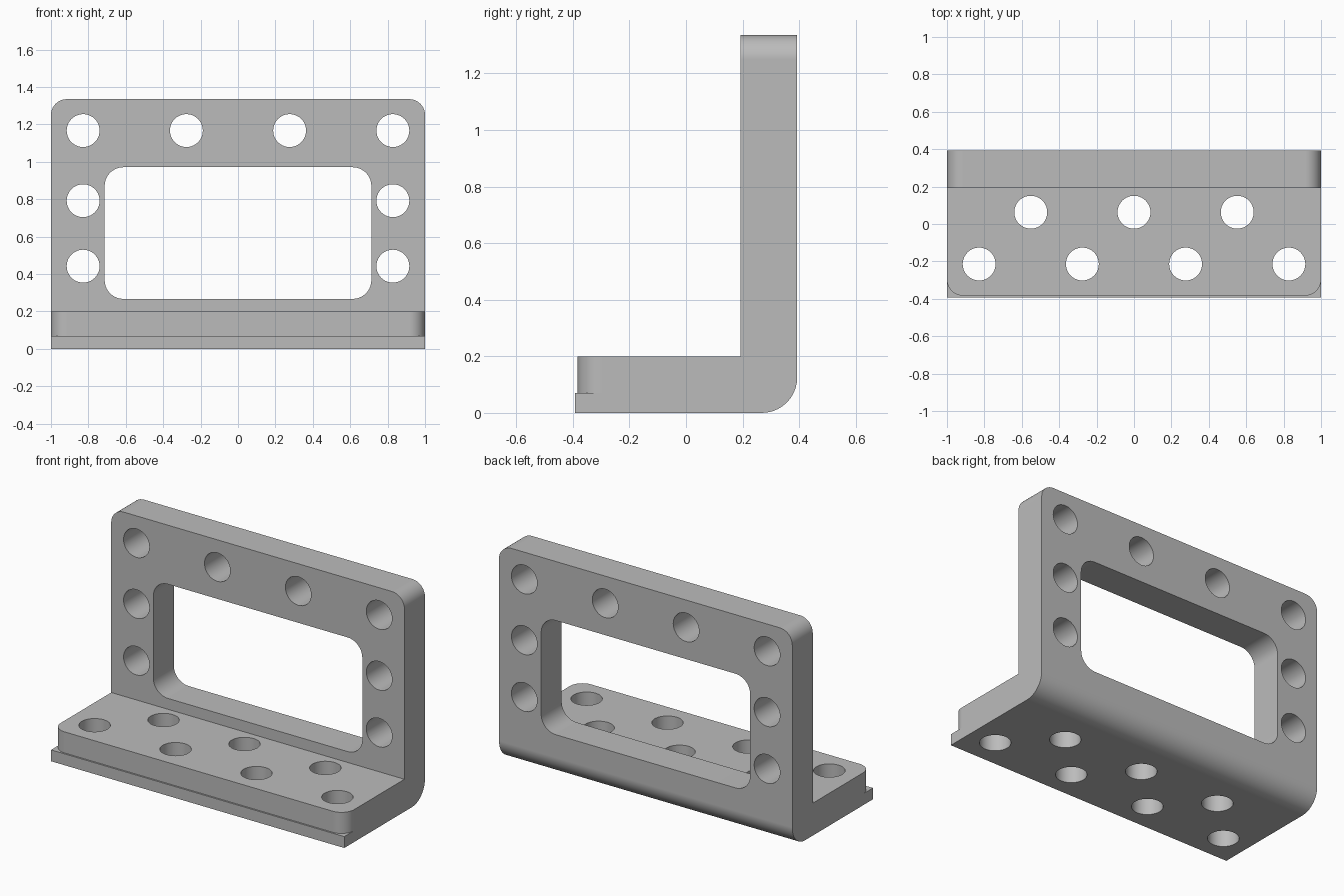
import bpy
import bmesh
import math
from mathutils import Vector

cube = bpy.data.objects.get("Cube")
if cube:
    bpy.data.objects.remove(cube, do_unlink=True)

# Overall sizes
DEPTH, HEIGHT, THICK = 0.393, 1.335, 0.2
WALL = DEPTH - THICK
HOLE = 0.088
CORNER = 0.085


def outline(corners, steps=10):
    """Polygon of (a, b, radius) corners, each rounded by its radius."""
    result = []
    for i, (a, b, r) in enumerate(corners):
        p = Vector((a, b))
        if not r:
            result.append(p)
            continue
        u = (Vector(corners[i - 1][:2]) - p).normalized()
        v = (Vector(corners[(i + 1) % len(corners)][:2]) - p).normalized()
        for k in range(steps + 1):
            t = k / steps * math.pi / 2
            result.append(p + r * (u * (1 - math.sin(t)) + v * (1 - math.cos(t))))
    return result


def circle(a, b, r, sides=40):
    turn = 2 * math.pi / sides
    return [Vector((a + r * math.cos(k * turn), b + r * math.sin(k * turn)))
            for k in range(sides)]


def prism(bm, points, axis, low, high):
    """Extrude a flat outline along the x, y or z axis."""
    def place(p, d):
        return {"x": (d, p.x, p.y), "y": (p.x, d, p.y), "z": (p.x, p.y, d)}[axis]
    ends = [[bm.verts.new(place(p, d)) for p in points] for d in (low, high)]
    n = len(points)
    bm.faces.new(ends[0])
    bm.faces.new(ends[1][::-1])
    for i in range(n):
        j = (i + 1) % n
        bm.faces.new((ends[0][j], ends[0][i], ends[1][i], ends[1][j]))


def make_object(name, bm):
    bmesh.ops.recalc_face_normals(bm, faces=bm.faces)
    mesh = bpy.data.meshes.new(name)
    bm.to_mesh(mesh)
    bm.free()
    obj = bpy.data.objects.new(name, mesh)
    bpy.context.collection.objects.link(obj)
    return obj


# Angle bracket: L profile with a rounded heel
bm = bmesh.new()
prism(bm, outline([(-DEPTH, 0, 0), (DEPTH, 0, 0.125), (DEPTH, HEIGHT, 0),
                   (WALL, HEIGHT, 0), (WALL, THICK, 0), (-DEPTH, THICK, 0)]),
      "x", -1, 1)
# Rounded upper corners of the wall
top_edges = [e for e in bm.edges
             if all(v.co.z > HEIGHT - 0.01 for v in e.verts)
             and abs(e.verts[0].co.x - e.verts[1].co.x) < 0.01]
bmesh.ops.bevel(bm, geom=top_edges, offset=CORNER, offset_type="OFFSET",
                segments=10, profile=0.5, affect="EDGES")
bracket = make_object("angle_bracket", bm)

# Cutters: window, wall holes, base holes and front ledge
bm = bmesh.new()
prism(bm, outline([(-0.713, 0.267, 0.1), (0.713, 0.267, 0.1),
                   (0.713, 0.971, 0.1), (-0.713, 0.971, 0.1)]), "y", 0.1, 0.5)
wall_holes = [(x, 1.167) for x in (0.276, 0.828)] + [(0.828, 0.792), (0.828, 0.442)]
for x, z in wall_holes:
    for side in (-1, 1):
        prism(bm, circle(side * x, z, HOLE), "y", 0.1, 0.5)
for i in range(-3, 4):
    y = -0.214 if i % 2 else 0.063
    prism(bm, circle(i * 0.276, y, HOLE), "z", -0.1, 0.23)
front = 0.01 - DEPTH
prism(bm, outline([(-1.1, -0.5, 0), (1.1, -0.5, 0), (1.1, front + CORNER, 0),
                   (1, front + CORNER, 0), (1, front, CORNER), (-1, front, CORNER),
                   (-1, front + CORNER, 0), (-1.1, front + CORNER, 0)]),
      "z", 0.07, 0.3)
cutter = make_object("hole_cutter", bm)
cutter.hide_render = True

cut = bracket.modifiers.new("cut_openings", "BOOLEAN")
cut.operation = "DIFFERENCE"
cut.solver = "EXACT"
cut.object = cutter
bpy.ops.object.select_all(action="DESELECT")
bracket.select_set(True)
bpy.context.view_layer.objects.active = bracket
bpy.ops.object.modifier_apply(modifier=cut.name)
bpy.data.objects.remove(cutter, do_unlink=True)

# Plain grey finish
grey = bpy.data.materials.new("plain_grey")
grey.use_nodes = True
colour = (0.5, 0.5, 0.5, 1)
grey.diffuse_color = colour
grey.node_tree.nodes["Principled BSDF"].inputs["Base Color"].default_value = colour
bracket.data.materials.clear()
bracket.data.materials.append(grey)

bpy.ops.object.shade_smooth_by_angle(angle=math.radians(30))
weighted = bracket.modifiers.new("even_shading", "WEIGHTED_NORMAL")
weighted.keep_sharp = True
